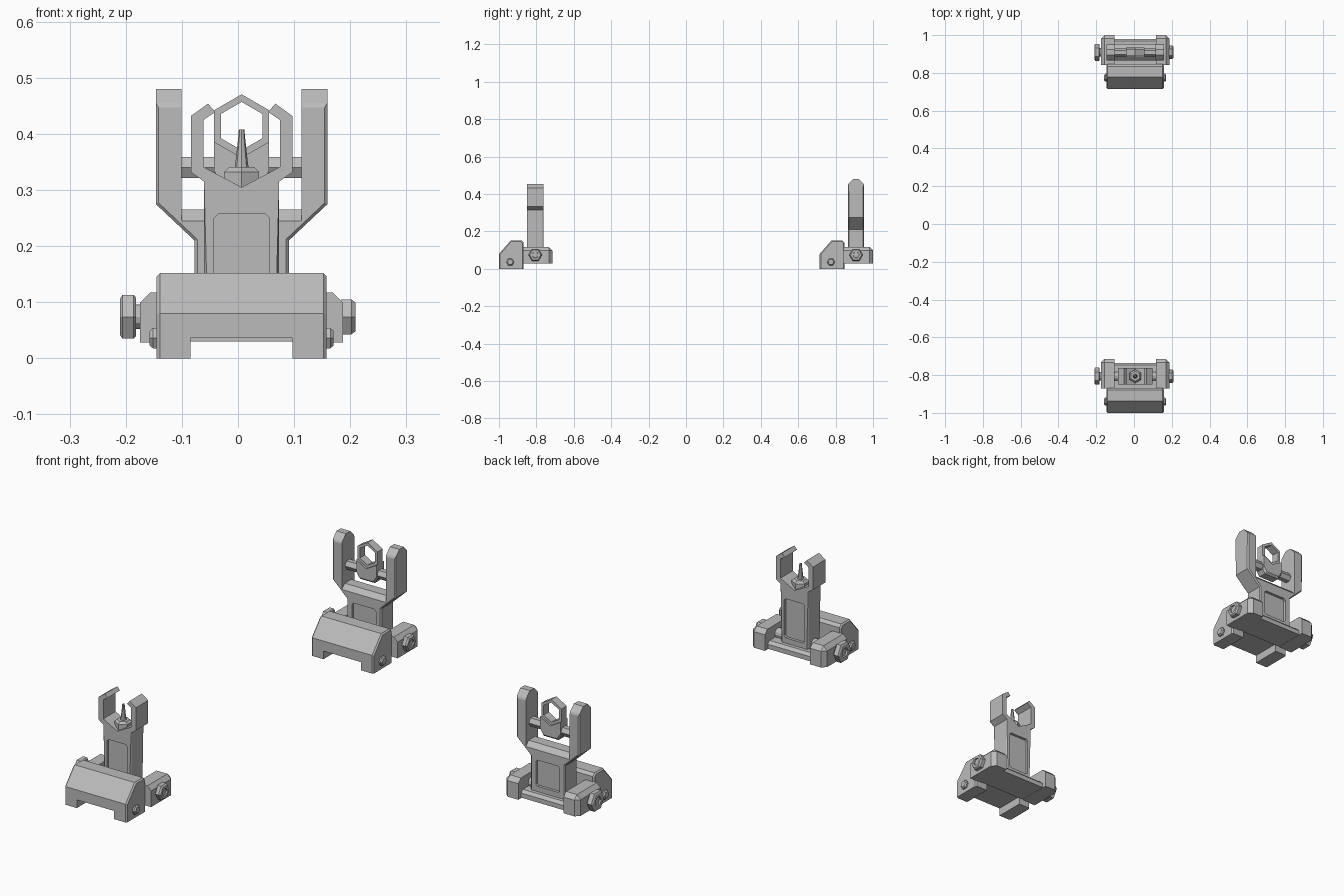
import bpy, bmesh, math
from mathutils import Vector

if "Cube" in bpy.data.objects:
    bpy.data.objects.remove(bpy.data.objects["Cube"])

CX = 0.0065          # centre line of both sights
PIVOT = 0.194        # pivot distance behind the front of each base
HALF = 0.043         # half thickness of the folding parts

grey = bpy.data.materials.new("gunmetal grey")
grey.use_nodes = True
grey.diffuse_color = (0.5, 0.5, 0.5, 1)
grey.node_tree.nodes["Principled BSDF"].inputs["Base Color"].default_value = (0.5, 0.5, 0.5, 1)


def finish(name, bm):
    bmesh.ops.recalc_face_normals(bm, faces=bm.faces)
    mesh = bpy.data.meshes.new(name)
    bm.to_mesh(mesh)
    bm.free()
    mesh.materials.append(grey)
    obj = bpy.data.objects.new(name, mesh)
    bpy.context.collection.objects.link(obj)
    return obj


def prism(name, outline, lo, hi, axis, chamfers=()):
    """Extrude an outline along x or y; chamfers are (width, edge rule) pairs."""
    bm = bmesh.new()
    place = (lambda p, t: (t, p[0], p[1])) if axis == "x" else (lambda p, t: (p[0] + CX, t, p[1]))
    face = bm.faces.new([bm.verts.new(place(p, lo)) for p in outline])
    made = bmesh.ops.extrude_face_region(bm, geom=[face])["geom"]
    shift = Vector((hi - lo, 0, 0) if axis == "x" else (0, hi - lo, 0))
    bmesh.ops.translate(bm, vec=shift, verts=[v for v in made if isinstance(v, bmesh.types.BMVert)])
    for width, rule in chamfers:
        edges = [e for e in bm.edges if rule(e.verts[0].co, e.verts[1].co)]
        bmesh.ops.bevel(bm, geom=edges, offset=width, segments=1, affect="EDGES", profile=0.5)
    return finish(name, bm)


def turned(name, rings, centre, axis, sides=6, phase=0.0, tube=False):
    """Stack rings of (distance, radius) along an axis."""
    bm = bmesh.new()
    loops = []
    for t, r in rings:
        loop = []
        for i in range(sides):
            a = phase + i * math.tau / sides
            c, s = r * math.cos(a), r * math.sin(a)
            p = {"x": (t, c, s), "y": (c, t, s), "z": (c, s, t)}[axis]
            loop.append(bm.verts.new(Vector(p) + Vector(centre)))
        loops.append(loop)
    pairs = list(zip(loops, loops[1:]))
    if tube:
        pairs.append((loops[-1], loops[0]))
    else:
        bm.faces.new(loops[0])
        bm.faces.new(loops[-1])
    for a, b in pairs:
        for i in range(sides):
            j = (i + 1) % sides
            bm.faces.new((a[i], a[j], b[j], b[i]))
    return finish(name, bm)


def cut(obj, cutter):
    """Subtract a cutter and throw it away."""
    cutter.hide_render = True
    mod = obj.modifiers.new("cut", "BOOLEAN")
    mod.operation, mod.solver, mod.object = "DIFFERENCE", "EXACT", cutter
    bpy.context.view_layer.objects.active = obj
    bpy.ops.object.modifier_apply(modifier=mod.name)
    bpy.data.objects.remove(cutter)


def mirrored(half):
    return half + [(-x, z) for x, z in reversed(half) if x > 1e-6]


def rect(a0, a1, b0, b1):
    return [(a0, b0), (a1, b0), (a1, b1), (a0, b1)]


def recess(obj, y, half, z0, z1, depth=0.012, c=0.008):
    """Sink a panel with clipped corners into the front and back."""
    shape = mirrored([(half - c, z0), (half, z0 + c), (half, z1 - c), (half - c, z1)])
    for side in (-1, 1):
        face = y + side * HALF
        cut(obj, prism("panel_cutter", shape, face - depth, face + depth, "y"))


def base(label, y0):
    yp = y0 + PIVOT
    # Sloped rail clamp with a slot underneath
    end = 0.1515
    block = prism(label + "_clamp",
                  [(y0, 0), (y0, 0.08), (y0 + 0.063, 0.152), (y0 + 0.12, 0.152), (y0 + 0.132, 0.14), (y0 + 0.132, 0)],
                  CX - end, CX + end, "x",
                  [(0.006, lambda a, b: abs(a.x - b.x) < 1e-4 and max(a.z, b.z) > 0.01)])
    cut(block, prism("slot_cutter", rect(-0.091, 0.091, -0.1, 0.036), y0 - 0.1, y0 + 0.2, "y"))
    # Floor between the hinge lugs
    prism(label + "_floor", [(y0 + 0.13, 0.03), (y0 + 0.265, 0.03), (y0 + 0.265, 0.05),
                             (y0 + 0.253, 0.062), (y0 + 0.13, 0.062)], CX - 0.112, CX + 0.112, "x")
    # Hinge lugs and small clamp pins on both sides
    for side, word in ((-1, "right"), (1, "left")):
        outer = side * 0.181 + CX
        back = y0 + 0.285

        def lug_edge(a, b):
            hits = [all(abs(v.x - outer) < 1e-4 for v in (a, b)),
                    all(abs(v.y - back) < 1e-4 for v in (a, b)),
                    all(abs(v.z - 0.117) < 1e-4 for v in (a, b))]
            return sum(hits) == 2
        prism(label + "_lug_" + word, rect(side * 0.11, side * 0.181, 0.028, 0.117),
              y0 + 0.128, back, "y", [(0.018, lug_edge)])
        turned(label + "_clamp_pin_" + word,
               [(0.14 * side, 0.021), (0.158 * side, 0.021), (0.164 * side, 0.015)],
               (CX, y0 + 0.06, 0.036), "x")
    # Pivot rod, bolt head and nut
    turned(label + "_pivot", [(-0.19, 0.022), (0.185, 0.022)], (0, yp, 0.074), "x", 12)
    turned(label + "_bolt_head", [(-0.182, 0.04), (-0.186, 0.045), (-0.206, 0.045), (-0.21, 0.038),
                                  (-0.21, 0.021), (-0.203, 0.019)], (0, yp, 0.074), "x")
    turned(label + "_nut", [(0.184, 0.036), (0.202, 0.036), (0.209, 0.03), (0.209, 0.018),
                            (0.203, 0.017)], (0, yp, 0.074), "x")


def outline_edge(a, b, low, high, inner, outer):
    """Edges on the front or back rim of the outer silhouette."""
    ok = all(inner < abs(v.x - CX) < outer and low < v.z < high for v in (a, b))
    return ok and abs(a.y - b.y) < 1e-4 and (a - b).length > 0.01


FRONT, REAR = -1.0, 0.715
base("front", FRONT)
base("rear", REAR)

# Front sight: upright with open hexagonal ears
y = FRONT + PIVOT
upright = prism("front_upright", mirrored([
    (0.067, 0.05), (0.067, 0.315), (0.0905, 0.332), (0.0905, 0.432), (0.06, 0.454),
    (0.047, 0.439), (0.068, 0.425), (0.068, 0.341), (0, 0.305)]), y - HALF, y + HALF, "y",
    [(0.007, lambda a, b: outline_edge(a, b, 0.04, 0.32, 0.066, 0.0675))])
recess(upright, y, 0.05, 0.085, 0.257)
turned("front_post_seat", [(0.295, 0.036), (0.332, 0.036), (0.341, 0.026), (0.341, 0.012)],
       (CX, y, 0), "z", 6, math.pi / 6)
turned("front_post", [(0.33, 0.014), (0.35, 0.011), (0.395, 0.006), (0.408, 0.005)], (CX, y, 0), "z", 8)

# Rear sight: body flaring into two guard arms
y = REAR + PIVOT
body = prism("rear_body", mirrored([
    (0.084, 0.05), (0.084, 0.21), (0.153, 0.275), (0.153, 0.48), (0.107, 0.48), (0.107, 0.245)]),
    y - HALF, y + HALF, "y",
    [(0.028, lambda a, b: a.z > 0.479 and b.z > 0.479 and abs(a.y - b.y) < 1e-4),
     (0.005, lambda a, b: outline_edge(a, b, 0.04, 0.46, 0.083, 0.154)
      and (abs(a.x - CX) > 0.108 or abs(b.x - CX) > 0.108 or max(a.z, b.z) < 0.22))])
recess(body, y, 0.058, 0.085, 0.2)
prism("rear_body_ridge", [(y - HALF, 0.245), (y - HALF + 0.02, 0.265), (y + HALF - 0.02, 0.265),
                          (y + HALF, 0.245)], CX - 0.107, CX + 0.107, "x")

# Rear aperture on its cross rod
turned("rear_cross_rod", [(-0.11, 0.0215), (0.11, 0.0215)], (CX, y, 0.34), "x")
turned("rear_aperture_ring", [(-0.018, 0.0566), (0.018, 0.0566), (0.018, 0.043), (-0.018, 0.043)],
       (CX, y, 0.414), "y", 6, math.pi / 6, True)
prism("rear_aperture_hub", mirrored([(0.036, 0.302), (0.049, 0.32), (0.049, 0.386), (0, 0.358)]),
      y - 0.026, y + 0.026, "y",
      [(0.008, lambda a, b: max(a.z, b.z) < 0.33 and abs(a.y - b.y) < 1e-4)])
